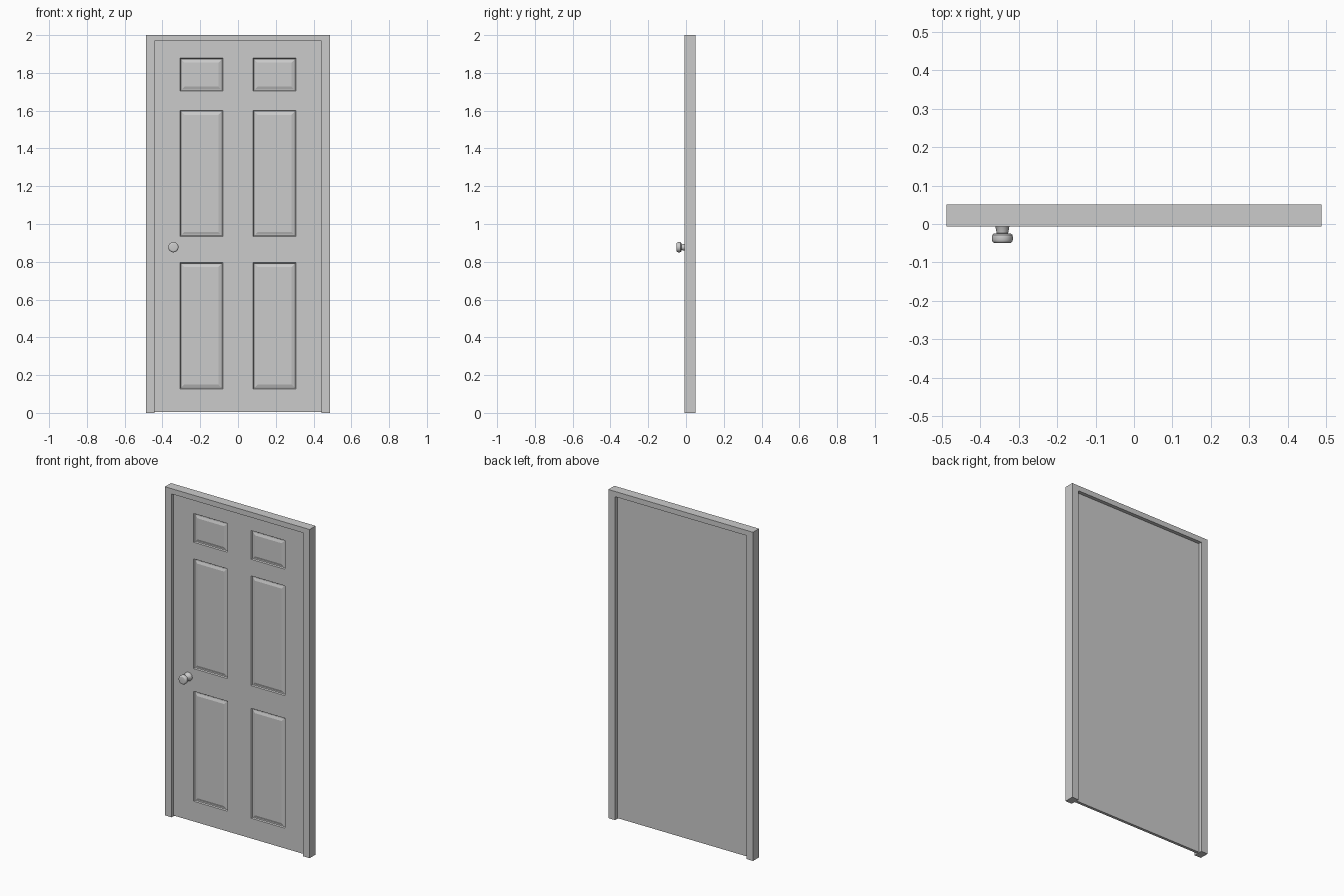
import bpy, bmesh, math

if "Cube" in bpy.data.objects:
    bpy.data.objects.remove(bpy.data.objects["Cube"])

FRONT, BACK = -0.007, 0.051        # frame depth
DOOR_F, DOOR_B = 0.012, 0.029      # door slab depth
W, IW, H, IH = 0.487, 0.442, 2.0, 1.968


def finish(bm, name):
    bmesh.ops.recalc_face_normals(bm, faces=bm.faces[:])
    me = bpy.data.meshes.new(name)
    bm.to_mesh(me)
    bm.free()
    ob = bpy.data.objects.new(name, me)
    bpy.context.collection.objects.link(ob)
    return ob


# Frame: U-shaped profile pushed through the wall depth
bm = bmesh.new()
outline = [(-W, 0), (-W, H), (W, H), (W, 0), (IW, 0), (IW, IH), (-IW, IH), (-IW, 0)]
face = bm.faces.new([bm.verts.new((x, FRONT, z)) for x, z in outline])
ext = bmesh.ops.extrude_face_region(bm, geom=[face], use_keep_orig=True)
bmesh.ops.translate(bm, vec=(0, BACK - FRONT, 0),
                    verts=[g for g in ext["geom"] if isinstance(g, bmesh.types.BMVert)])
finish(bm, "door_frame")

# Door slab: front grid whose odd cells become moulded panels
bm = bmesh.new()
xs = [-IW, -0.307, -0.08, 0.08, 0.307, IW]
zs = [0.004, 0.127, 0.796, 0.934, 1.602, 1.703, 1.878, IH]
grid = [[bm.verts.new((x, DOOR_F, z)) for x in xs] for z in zs]
panels = []
for j in range(len(zs) - 1):
    for i in range(len(xs) - 1):
        f = bm.faces.new((grid[j][i], grid[j][i + 1], grid[j + 1][i + 1], grid[j + 1][i]))
        if i % 2 and j % 2:
            panels.append(f)
border = [e for e in bm.edges if e.is_boundary]
ext = bmesh.ops.extrude_edge_only(bm, edges=border)
bmesh.ops.translate(bm, vec=(0, DOOR_B - DOOR_F, 0),
                    verts=[g for g in ext["geom"] if isinstance(g, bmesh.types.BMVert)])
bmesh.ops.holes_fill(bm, edges=[e for e in bm.edges if e.is_boundary], sides=0)
bmesh.ops.recalc_face_normals(bm, faces=bm.faces[:])

# Panel moulding: groove, flat, then raised field
for thickness, depth in [(0.006, -0.007), (0.008, 0), (0.02, 0.005)]:
    bmesh.ops.inset_individual(bm, faces=panels, thickness=thickness, depth=depth)
finish(bm, "door_panel")

# Knob: turned profile (radius, y) around the y axis
profile = [(0.026, DOOR_F + 0.001), (0.026, 0.006), (0.022, 0.0), (0.018, -0.007),
           (0.015, -0.024), (0.022, -0.025), (0.026, -0.028), (0.027, -0.033),
           (0.027, -0.042), (0.025, -0.047), (0.021, -0.0495), (0.018, -0.05)]
N = 32
bm = bmesh.new()
rings = [[bm.verts.new((-0.342 + r * math.cos(2 * math.pi * k / N), y,
                        0.877 + r * math.sin(2 * math.pi * k / N))) for k in range(N)]
         for r, y in profile]
for a, b in zip(rings, rings[1:]):
    for k in range(N):
        bm.faces.new((a[k], a[(k + 1) % N], b[(k + 1) % N], b[k]))
bm.faces.new(rings[0])
bm.faces.new(rings[-1])
knob = finish(bm, "door_knob")
bpy.context.view_layer.objects.active = knob
knob.select_set(True)
bpy.ops.object.shade_smooth_by_angle(angle=math.radians(40))
